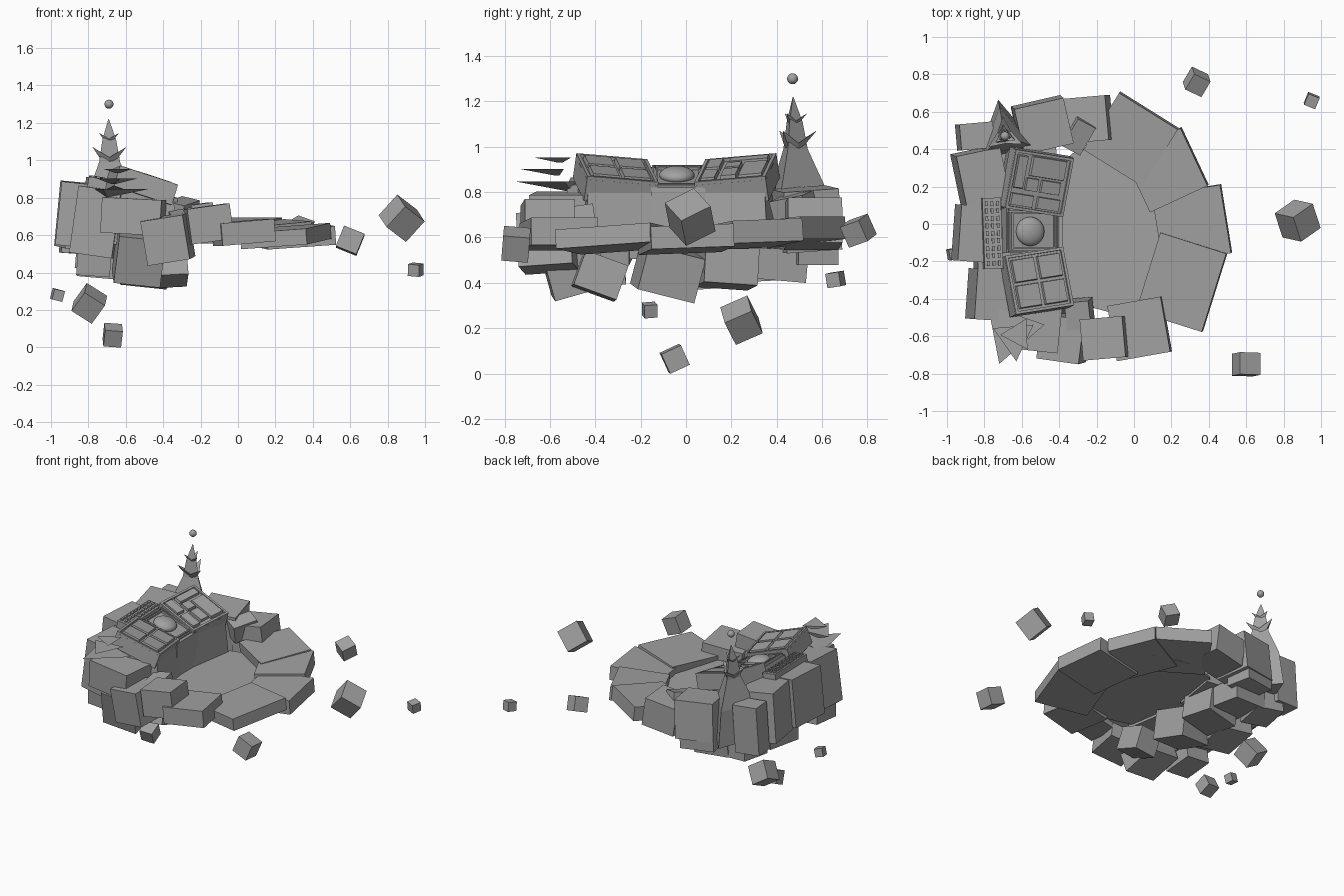
import bpy, bmesh, math
from mathutils import Matrix, Vector, Euler

stone = bpy.data.materials.new("stone_grey")
stone.diffuse_color = (0.36, 0.36, 0.36, 1)


def finish(name, bm, matrix, smooth=False):
    bmesh.ops.transform(bm, matrix=matrix, verts=bm.verts)
    bmesh.ops.recalc_face_normals(bm, faces=bm.faces)
    for f in bm.faces:
        f.smooth = smooth
    me = bpy.data.meshes.new(name)
    bm.to_mesh(me)
    bm.free()
    me.materials.append(stone)
    ob = bpy.data.objects.new(name, me)
    bpy.context.collection.objects.link(ob)
    return ob


def place(loc, rot=(0, 0, 0)):
    e = Euler([math.radians(a) for a in rot])
    return Matrix.Translation(loc) @ e.to_matrix().to_4x4()


def box(name, loc, size, rot=(0, 0, 0), frame=Matrix(), top=1.0):
    bm = bmesh.new()
    bmesh.ops.create_cube(bm, size=1)
    for v in bm.verts:
        if v.co.z > 0:
            v.co.x *= top
            v.co.y *= top
    return finish(name, bm, frame @ place(loc, rot) @ Matrix.Diagonal((*size, 1)))


def ball(name, loc, scale, rot=(0, 0, 0)):
    bm = bmesh.new()
    bmesh.ops.create_uvsphere(bm, u_segments=24, v_segments=14, radius=1)
    return finish(name, bm, place(loc, rot) @ Matrix.Diagonal((*scale, 1)), True)


def loft(name, rings, matrix=Matrix()):
    """Skin equal-length rings of points and cap both ends."""
    bm = bmesh.new()
    rows = [[bm.verts.new(p) for p in r] for r in rings]
    n = len(rows[0])
    for a, b in zip(rows, rows[1:]):
        for i in range(n):
            bm.faces.new((a[i], a[(i + 1) % n], b[(i + 1) % n], b[i]))
    bm.faces.new(rows[0])
    bm.faces.new(rows[-1])
    return finish(name, bm, matrix)


# Floor of the platform
def floor_ring(r, z):
    return [(-0.1 + r * math.cos(i * math.tau / 12), -0.02 + r * math.sin(i * math.tau / 12), z)
            for i in range(12)]


loft("platform_floor", [floor_ring(0.46, 0.568), floor_ring(0.46, 0.582)])

# Broad rim slabs: centre, size, tilt
for loc, size, rot in [
    ((-0.015, 0.455, 0.625), (0.36, 0.37, 0.10), (0, -6, 58)),
    ((0.17, 0.29, 0.615), (0.34, 0.34, 0.10), (2, -5, 25)),
    ((0.31, 0.00, 0.592), (0.37, 0.37, 0.10), (2, -4, 9)),
    ((0.255, -0.31, 0.595), (0.37, 0.44, 0.085), (4, -4, -17.6)),
    ((0.03, -0.56, 0.615), (0.29, 0.30, 0.12), (0, -5, 10)),
    ((-0.155, -0.61, 0.66), (0.23, 0.22, 0.19), (0, -8, 5)),
    ((-0.25, 0.56, 0.66), (0.24, 0.24, 0.20), (0, -8, 5)),
]:
    box("rim_slab", loc, size, rot)

# Tall stones of the outer wall
for loc, size, rot in [
    ((-0.375, -0.61, 0.58), (0.23, 0.24, 0.24), (4, -9, -8)),
    ((-0.29, -0.48, 0.66), (0.13, 0.15, 0.14), (8, -10, 5)),
    ((-0.56, -0.55, 0.70), (0.32, 0.25, 0.19), (0, 3, -6)),
    ((-0.53, -0.50, 0.49), (0.25, 0.25, 0.26), (16, 6, 4)),
    ((-0.755, -0.38, 0.67), (0.23, 0.27, 0.36), (0, 8, -4)),
    ((-0.875, -0.05, 0.71), (0.15, 0.30, 0.34), (0, 6, -4)),
    ((-0.76, -0.15, 0.68), (0.18, 0.26, 0.34), (0, 4, 3)),
    ((-0.82, 0.25, 0.70), (0.24, 0.29, 0.35), (3, 5, 12)),
    ((-0.85, 0.47, 0.67), (0.18, 0.14, 0.34), (0, 4, 5)),
    ((-0.49, 0.53, 0.68), (0.27, 0.25, 0.27), (4, 3, 13)),
    ((-0.30, 0.48, 0.72), (0.11, 0.17, 0.13), (10, 12, -28)),
]:
    box("wall_stone", loc, size, rot)

# Stones hanging below the wall
for loc, size, rot in [
    ((-0.36, -0.38, 0.43), (0.17, 0.20, 0.16), (-20, -3, 4)),
    ((-0.77, -0.38, 0.46), (0.18, 0.22, 0.14), (5, 4, 0)),
    ((-0.48, -0.08, 0.45), (0.25, 0.26, 0.20), (-14, 6, 8)),
    ((-0.72, 0.06, 0.48), (0.24, 0.28, 0.20), (4, 5, -6)),
    ((-0.50, 0.18, 0.47), (0.26, 0.24, 0.17), (-4, -5, 10)),
    ((-0.55, 0.39, 0.49), (0.26, 0.27, 0.14), (-5, 4, 5)),
    ((-0.75, 0.40, 0.51), (0.20, 0.22, 0.18), (3, 6, -8)),
    ((-0.52, 0.56, 0.53), (0.24, 0.18, 0.09), (0, 3, 12)),
]:
    box("under_stone", loc, size, rot)

# Console: two angled wings and a lower centre
SLOPE = 18
for side, y in ((1, 0.22), (-1, -0.305)):
    yaw = -9 * side
    box("console_body", (-0.53, y, 0.69), (0.36, 0.34, 0.28), (0, 0, yaw), top=0.9)
    desk = place((-0.51, y, 0.889), (5 * side, SLOPE, yaw))
    box("console_desk", (0, 0, -0.045), (0.33, 0.32, 0.10), frame=desk)
    for s in (-1, 1):
        box("desk_rim", (s * 0.157, 0, 0.01), (0.015, 0.32, 0.02), frame=desk)
        box("desk_rim", (0, s * 0.152, 0.01), (0.32, 0.015, 0.02), frame=desk)
    # Raised keys: x, y, width, depth
    keys = [(sx * 0.073, sy * 0.07, 0.13, 0.125) for sx in (-1, 1) for sy in (-1, 1)]
    if side > 0:
        keys = [(-0.115, 0.045, 0.055, 0.18), (0.035, 0.085, 0.20, 0.11),
                (-0.04, -0.015, 0.07, 0.07), (0.065, -0.015, 0.11, 0.07),
                (-0.08, -0.105, 0.13, 0.065), (0.07, -0.105, 0.13, 0.065)]
    for kx, ky, w, d in keys:
        box("desk_key", (kx, ky, 0.014), (w, d, 0.022), frame=desk, top=0.94)

box("console_centre_body", (-0.54, -0.035, 0.70), (0.32, 0.24, 0.24))
centre = place((-0.54, -0.035, 0.862), (0, SLOPE, 0))
box("console_centre_desk", (0, 0, -0.04), (0.30, 0.24, 0.08), frame=centre)
for s in (-1, 1):
    for k, gap in enumerate((0.11, 0.092)):
        box("centre_rim", (0, s * gap, 0.007), (0.28 - 0.04 * k, 0.009, 0.016), frame=centre)
        box("centre_rim", (s * (gap + 0.028), 0, 0.007), (0.009, 0.2, 0.016), frame=centre)
ball("console_dome", (-0.555, -0.04, 0.875), (0.078, 0.078, 0.038), (0, 14, 0))

# Button strip behind the console
strip = place((-0.755, -0.05, 0.905), (0, 8, 2))
box("back_strip", (0, 0, -0.05), (0.10, 0.38, 0.10), frame=strip)
for i in range(3):
    for j in range(9):
        box("strip_button", (-0.03 + i * 0.03, -0.16 + j * 0.04, 0.004),
            (0.014, 0.026, 0.01), frame=strip)


# Three-sided spire with flared base
def tri(r, z, turn=100, ox=0, oy=0):
    return [(ox + r * math.cos(math.radians(turn + 120 * i)),
             oy + r * math.sin(math.radians(turn + 120 * i)), z) for i in range(3)]


SPIRE = Vector((-0.692, 0.472, 0))
loft("spire", [tri(0.195, 0.55), tri(0.155, 0.80), tri(0.066, 0.99), tri(0.043, 1.11),
               tri(0.002, 1.22)], Matrix.Translation(SPIRE))


# Cup-shaped crowns with three upturned points around the spire
def star(tip, dip, z_tip, z_dip, turn):
    pts = []
    for i in range(6):
        r, z = (dip, z_dip) if i % 2 else (tip, z_tip)
        a = math.radians(turn + 60 * i)
        pts.append((r * math.cos(a), r * math.sin(a), z))
    return pts


for z, r, turn in ((1.0, 0.105, 95), (1.105, 0.062, 95)):
    loft("spire_crown", [star(r * 0.3, r * 0.25, z - 0.15 * r, z - 0.2 * r, turn),
                         star(r, r * 0.4, z + 0.68 * r, z + 0.15 * r, turn),
                         star(r * 0.35, r * 0.3, z + 0.2 * r, z + 0.15 * r, turn)],
         Matrix.Translation(SPIRE))
ball("spire_orb", (-0.69, 0.47, 1.30), (0.024,) * 3)

# Stack of floating triangular shards with off-centre undersides
for z, r, turn, x, y in ((0.85, 0.185, 11, -0.66, -0.573),
                         (0.905, 0.125, 35, -0.64, -0.61),
                         (0.955, 0.095, 62, -0.62, -0.59)):
    loft("triangle_shard", [tri(0.015, z - 0.25 * r, turn, -0.2 * r, 0.35 * r),
                            tri(r, z - 0.02 * r, turn)],
         place((x, y, 0)))

# Loose cubes drifting around
for loc, s, rot in [
    ((0.875, 0.018, 0.69), 0.15, (30, 32, 35)),
    ((0.60, -0.75, 0.57), 0.118, (-5, 22, -2)),
    ((0.95, 0.66, 0.415), 0.064, (8, 5, -22)),
    ((0.335, 0.76, 0.63), 0.10, (18, 18, -25)),
    ((-0.795, 0.245, 0.235), 0.13, (28, 32, 10)),
    ((-0.67, -0.05, 0.065), 0.095, (25, 4, 5)),
    ((-0.965, -0.16, 0.28), 0.058, (5, 14, 12)),
]:
    box("floating_cube", loc, (s, s, s), rot)
